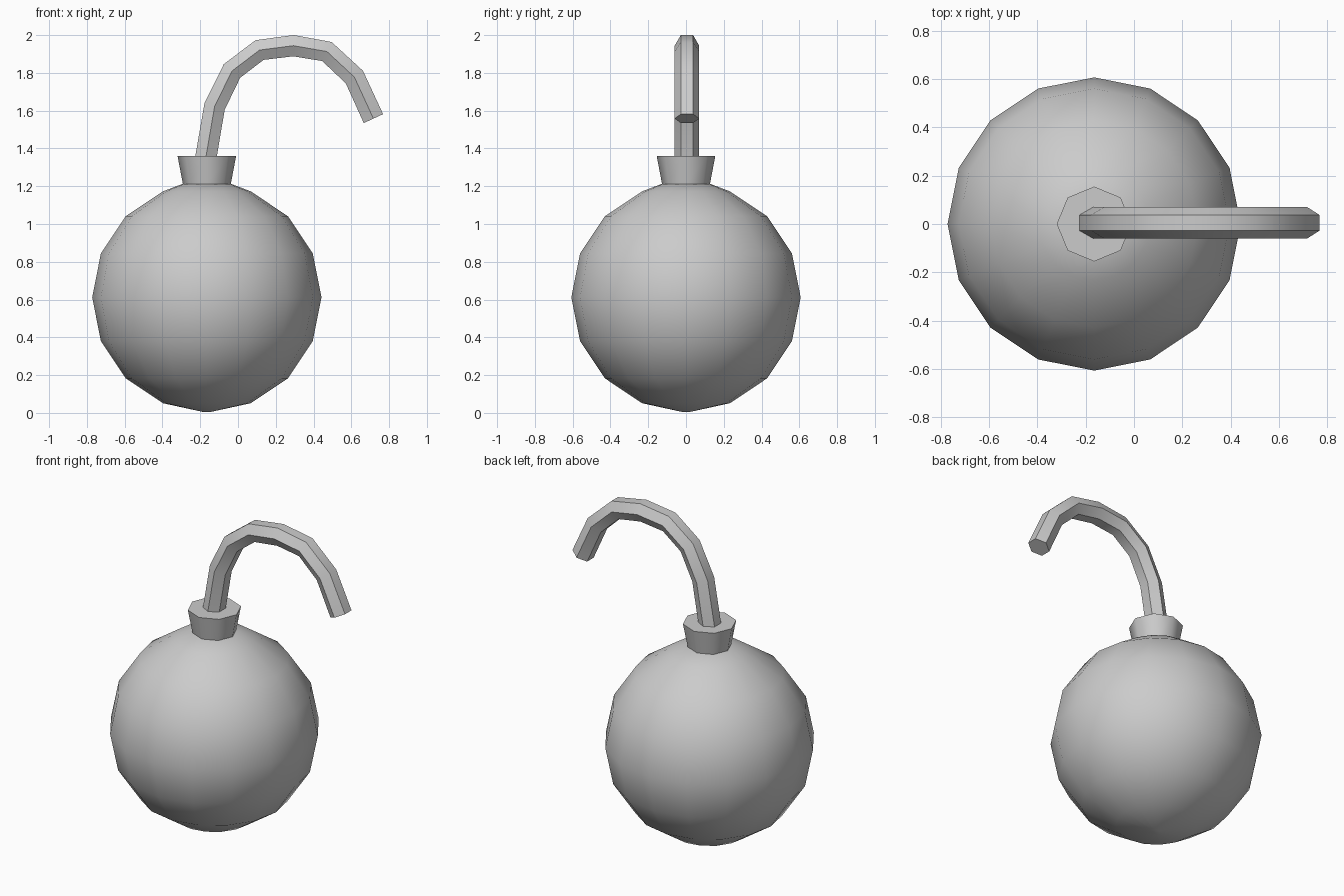
import bpy, bmesh
from math import cos, sin, pi, radians
from mathutils import Vector

if "Cube" in bpy.data.objects:
    bpy.data.objects.remove(bpy.data.objects["Cube"])

CX = -0.165  # axis of body and collar
CZ, R = 0.612, 0.607


def loft(name, rings, smooth=50):
    """Skin a list of equally long point rings and cap both ends."""
    bm = bmesh.new()
    loops = [[bm.verts.new(p) for p in ring] for ring in rings]
    n = len(loops[0])
    for a, b in zip(loops, loops[1:]):
        for i in range(n):
            j = (i + 1) % n
            bm.faces.new((a[i], a[j], b[j], b[i]))
    bm.faces.new(loops[0][::-1])
    bm.faces.new(loops[-1])
    bmesh.ops.remove_doubles(bm, verts=bm.verts, dist=1e-5)
    bmesh.ops.recalc_face_normals(bm, faces=bm.faces)
    mesh = bpy.data.meshes.new(name)
    bm.to_mesh(mesh)
    bm.free()
    ob = bpy.data.objects.new(name, mesh)
    bpy.context.collection.objects.link(ob)
    bpy.ops.object.select_all(action='DESELECT')
    ob.select_set(True)
    bpy.context.view_layer.objects.active = ob
    bpy.ops.object.shade_smooth_by_angle(angle=radians(smooth))
    return ob


def circle(r, z, n):
    return [Vector((CX + r * cos(2 * pi * i / n), r * sin(2 * pi * i / n), z)) for i in range(n)]


# Round body: 16-sided ball, with the top closed just under the collar
lats = [radians(-90 + 22.5 * k) for k in range(1, 8)]
profile = [(0.02, CZ - R)] + [(R * cos(a), CZ + R * sin(a)) for a in lats] + [(0.127, 1.213)]
loft("body", [circle(r, z, 16) for r, z in profile])

# Flared octagonal collar
loft("collar", [circle(0.127, 1.213, 8), circle(0.155, 1.36, 8)])

# Curved hexagonal fuse
path = [Vector((x, 0.005, z)) for x, z in (
    (-0.174, 1.33), (-0.124, 1.622), (-0.032, 1.81), (0.114, 1.921),
    (0.294, 1.944), (0.471, 1.913), (0.616, 1.778), (0.717, 1.558))]
side = Vector((0, 1, 0))
rings = []
for k, p in enumerate(path):
    before = (p - path[k - 1]).normalized() if k else Vector()
    after = (path[k + 1] - p).normalized() if k + 1 < len(path) else Vector()
    out = side.cross((before + after).normalized())
    rings.append([p + 0.065 * (side * cos(i * pi / 3) + out * sin(i * pi / 3)) for i in range(6)])
loft("fuse", rings)
